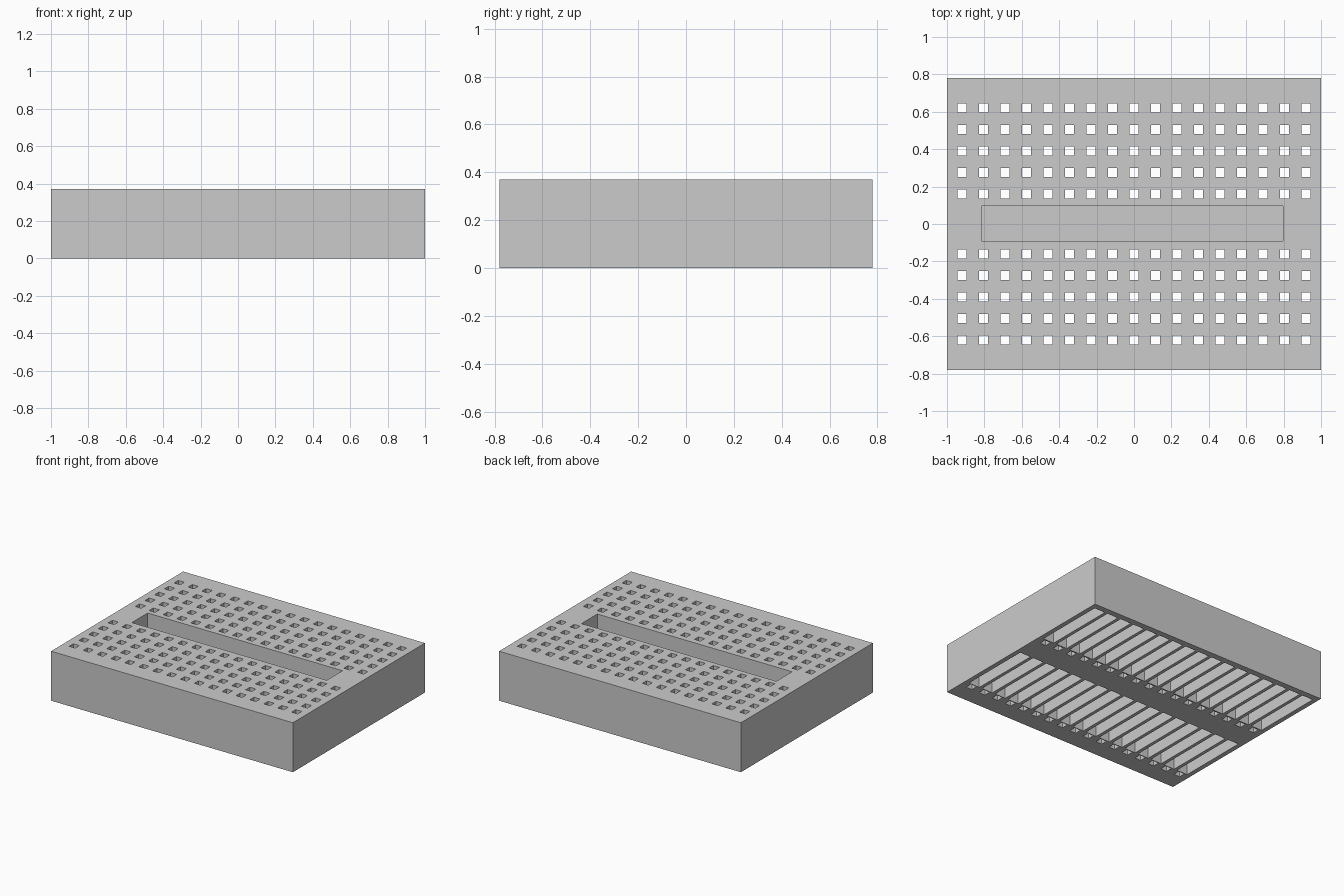
import bpy
import bmesh
from mathutils import Matrix, Vector

cube = bpy.data.objects.get("Cube")
if cube:
    bpy.data.objects.remove(cube, do_unlink=True)

WIDTH, DEPTH, HEIGHT = 2.0, 1.56, 0.37
PITCH, HOLE, COLUMNS = 0.115, 0.05, 17
SLOT_WIDTH, SLOT_TOP = 0.09, 0.18
FIRST_ROW = 0.16

grey = bpy.data.materials.new("light grey plastic")
grey.use_nodes = True
grey.diffuse_color = (0.6, 0.6, 0.6, 1)
grey.node_tree.nodes["Principled BSDF"].inputs["Base Color"].default_value = grey.diffuse_color


def boxes(name, bounds):
    """One object made of boxes, each given by its low and high corner."""
    bm = bmesh.new()
    for low, high in bounds:
        low, high = Vector(low), Vector(high)
        place = Matrix.Translation((low + high) / 2) @ Matrix.Diagonal((high - low).to_4d())
        bmesh.ops.create_cube(bm, size=1, matrix=place)
    mesh = bpy.data.meshes.new(name)
    bm.to_mesh(mesh)
    bm.free()
    mesh.materials.append(grey)
    obj = bpy.data.objects.new(name, mesh)
    bpy.context.collection.objects.link(obj)
    return obj


# Solid block
body = boxes("board_body", [((-WIDTH / 2, -DEPTH / 2, 0), (WIDTH / 2, DEPTH / 2, HEIGHT))])

columns = [(i - (COLUMNS - 1) / 2) * PITCH for i in range(COLUMNS)]
rows = [side * (FIRST_ROW + i * PITCH) for side in (-1, 1) for i in range(5)]
h, s = HOLE / 2, SLOT_WIDTH / 2

# Square pin holes through the whole block
holes = boxes("pin_hole_cutter", [
    ((x - h, y - h, -0.1), (x + h, y + h, HEIGHT + 0.1)) for x in columns for y in rows])

# Clip slots in the underside, two banks
slots = boxes("clip_slot_cutter", [
    ((x - s, y, -0.05), (x + s, y + 0.54, SLOT_TOP)) for x in columns for y in (-0.59, 0.195)])

# Long channel in the top
channel = boxes("channel_cutter", [((-0.815, -0.09, HEIGHT - 0.14), (0.797, 0.097, HEIGHT + 0.05))])

for cutter in (channel, slots, holes):
    cut = body.modifiers.new(cutter.name, 'BOOLEAN')
    cut.operation = 'DIFFERENCE'
    cut.solver = 'EXACT'
    cut.object = cutter

# Keep the cut block only
bpy.context.view_layer.update()
graph = bpy.context.evaluated_depsgraph_get()
body_mesh = bpy.data.meshes.new_from_object(body.evaluated_get(graph))
body.modifiers.clear()
body.data = body_mesh
for cutter in (channel, slots, holes):
    bpy.data.objects.remove(cutter, do_unlink=True)
